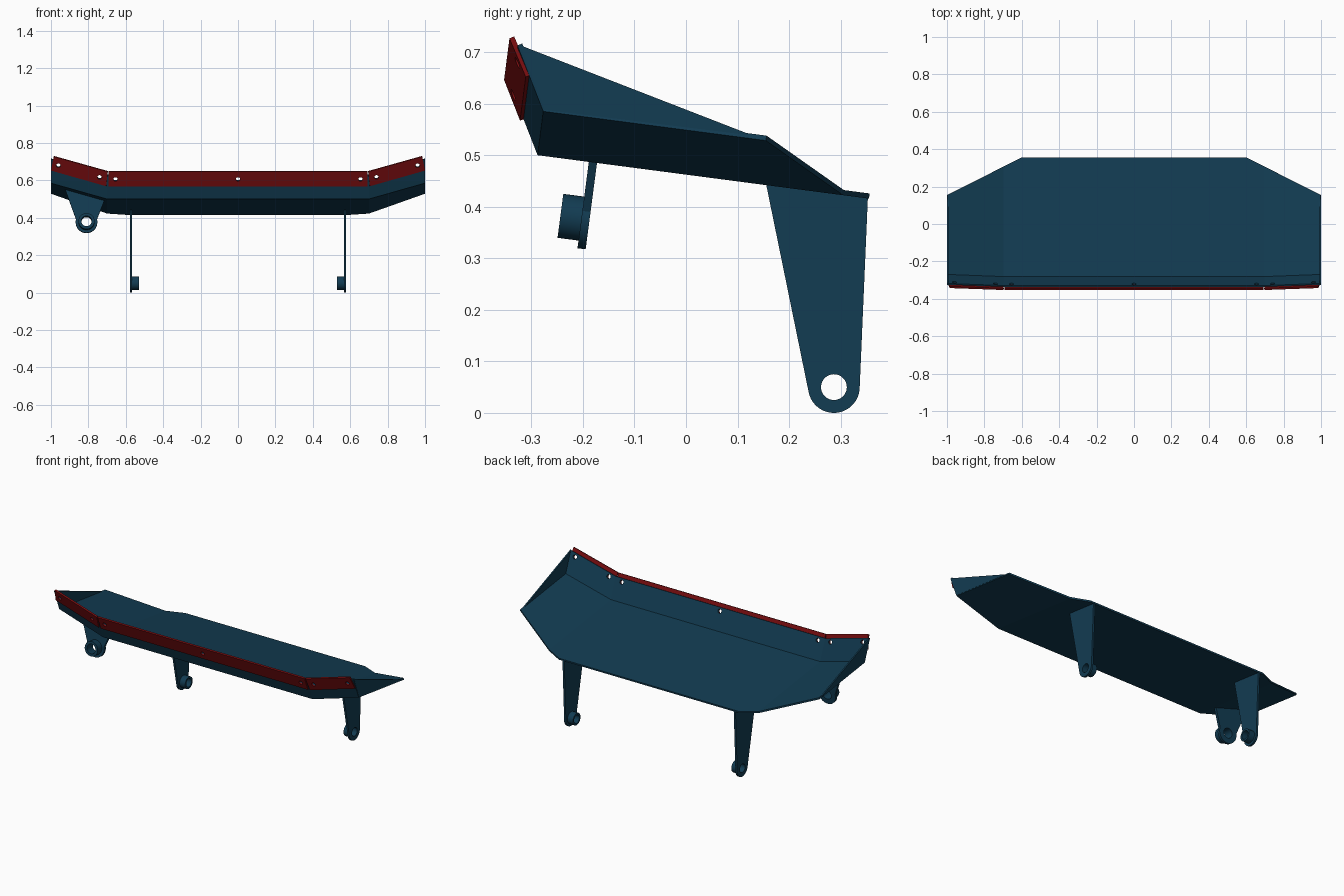
import bpy, bmesh, math
from mathutils import Vector, Matrix

if "Cube" in bpy.data.objects:
    bpy.data.objects.remove(bpy.data.objects["Cube"])


def material(name, rgb):
    m = bpy.data.materials.new(name)
    m.diffuse_color = (*rgb, 1)
    m.use_nodes = True
    m.node_tree.nodes["Principled BSDF"].inputs["Base Color"].default_value = m.diffuse_color
    return m


BLUE = material("blue_paint", (0.006, 0.045, 0.085))
RED = material("red_edge", (0.19, 0.004, 0.005))


def add(name, mesh, mat=None):
    ob = bpy.data.objects.new(name, mesh)
    bpy.context.scene.collection.objects.link(ob)
    if mat:
        mesh.materials.append(mat)
    return ob


def wing(x, y, z):
    """Raise a point of the centre profile onto the sloped side wings."""
    k = max(0, abs(x) - 0.7) / 0.3
    return (x, y + 0.011 * k, z + 0.085 * k)


def sheet(name, columns, thickness, mat, offset=1):
    """Folded sheet: columns of points along x, thickened."""
    me = bpy.data.meshes.new(name)
    n = len(columns[0])
    verts = [p for c in columns for p in c]
    faces = [(i * n + j, (i + 1) * n + j, (i + 1) * n + j + 1, i * n + j + 1)
             for i in range(len(columns) - 1) for j in range(n - 1)]
    if len(columns) == 1:
        faces = [tuple(range(n))]
    me.from_pydata(verts, [], faces)
    ob = add(name, me, mat)
    s = ob.modifiers.new("thickness", "SOLIDIFY")
    s.thickness, s.offset, s.use_even_offset = thickness, offset, True
    return ob


def arc(r, a0, a1, n=32):
    return [(r * math.cos(math.radians(a0 + (a1 - a0) * i / n)),
             r * math.sin(math.radians(a0 + (a1 - a0) * i / n))) for i in range(n + 1)]


def plate(name, outline, hole, depth, matrix):
    """Flat plate from an outline with a round hole."""
    cu = bpy.data.curves.new(name, "CURVE")
    cu.dimensions, cu.fill_mode, cu.extrude = "2D", "BOTH", depth / 2
    for pts in (outline, arc(hole, 0, 360, 40)[:-1]):
        sp = cu.splines.new("POLY")
        sp.points.add(len(pts) - 1)
        for p, q in zip(sp.points, pts):
            p.co = (q[0], q[1], 0, 1)
        sp.use_cyclic_u = True
    tmp = bpy.data.objects.new(name + "_curve", cu)
    me = bpy.data.meshes.new_from_object(tmp)
    bpy.data.objects.remove(tmp)
    bm = bmesh.new()
    bm.from_mesh(me)
    bmesh.ops.remove_doubles(bm, verts=bm.verts, dist=1e-5)
    bmesh.ops.recalc_face_normals(bm, faces=bm.faces)
    bm.transform(matrix)
    bm.to_mesh(me)
    bm.free()
    ob = add(name, me, BLUE)
    bpy.ops.object.select_all(action="DESELECT")
    ob.select_set(True)
    bpy.context.view_layer.objects.active = ob
    bpy.ops.object.shade_smooth_by_angle(angle=math.radians(30))
    return ob


def frame(origin, ax, ay, shift=0):
    ax, ay = Vector(ax).normalized(), Vector(ay).normalized()
    az = ax.cross(ay)
    m = Matrix((ax, ay, az)).transposed().to_4x4()
    m.translation = Vector(origin) + az * shift
    return m


# Tray: upturned lip, sloped floor, raised wings with clipped rear corners
columns = []
for x, back in ((-1, .155), (-.7, .305), (-.6, .355), (.6, .355), (.7, .305), (1, .155)):
    yb = back - (0.011 if abs(x) == 1 else 0)
    columns.append([wing(x, -.338, .628), wing(x, -.288, .50),
                    wing(x, yb, .50 - .131 * (yb + .288))])
tray = sheet("tray", columns, 0.01, BLUE)

# Triangular end gussets
for s, side in ((-1, "left"), (1, "right")):
    x = s * 0.996
    sheet(side + "_gusset", [[(x, -.321, .713), (x, -.274, .588), (x, .13, .538)]], 0.008, BLUE, 0)

# Red cutting edge in three lengths
TOP, BOT = (-.353, .646), (-.322, .567)


def blade(name, top_x, bot_x):
    return sheet(name, [[wing(a, *TOP), wing(b, *BOT)] for a, b in zip(top_x, bot_x)], 0.01, RED)


blades = [blade("centre_edge", (-.692, .692), (-.692, .692)),
          blade("left_edge", (-.985, -.697), (-1, -.705)),
          blade("right_edge", (.697, .985), (.705, 1))]

# Bolt holes through edge and lip
bm = bmesh.new()
for x in (-.96, -.74, -.655, 0, .655, .74, .96):
    p = wing(x, -.335, .606)
    m = frame(p, (1, 0, 0), (0, -.36, .93))
    bmesh.ops.create_cone(bm, cap_ends=True, segments=20, radius1=.012, radius2=.012,
                          depth=.08, matrix=m)
me = bpy.data.meshes.new("bolt_hole_cutter")
bm.to_mesh(me)
bm.free()
cutter = add("bolt_hole_cutter", me)
cutter.hide_render = True
cutter.display_type = "WIRE"
for ob in [tray] + blades:
    b = ob.modifiers.new("bolt_holes", "BOOLEAN")
    b.operation, b.object, b.solver = "DIFFERENCE", cutter, "EXACT"

# Apply the modifiers and drop the cutter
dg = bpy.context.evaluated_depsgraph_get()
for ob in [tray] + blades:
    me = bpy.data.meshes.new_from_object(ob.evaluated_get(dg))
    ob.modifiers.clear()
    ob.data = me
bpy.data.objects.remove(cutter)

# Rear legs with inward bosses
leg_outline = [(.066, .37), (-.132, .396)] + arc(.05, -170, -2)
for s, side in ((-1, "left"), (1, "right")):
    plate(side + "_rear_leg", leg_outline, .025, .012,
          frame((s * .572, .287, .05), (0, 1, 0), (0, 0, 1)))
    plate(side + "_leg_boss", arc(.036, 0, 360, 40)[:-1], .025, .038,
          frame((s * .548, .287, .05), (0, 1, 0), (0, 0, 1)))

# Front lug under the left wing, square to the floor
lug_outline = [(.097, .12), (-.115, .178)] + arc(.058, -195, 15)
lug = ((-.81, -.203, .377), (1, 0, 0), (0, .13, .99))
plate("front_lug", lug_outline, .028, .016, frame(*lug, -.008))
plate("front_lug_boss", arc(.043, 0, 360, 40)[:-1], .028, .042, frame(*lug, .02))
